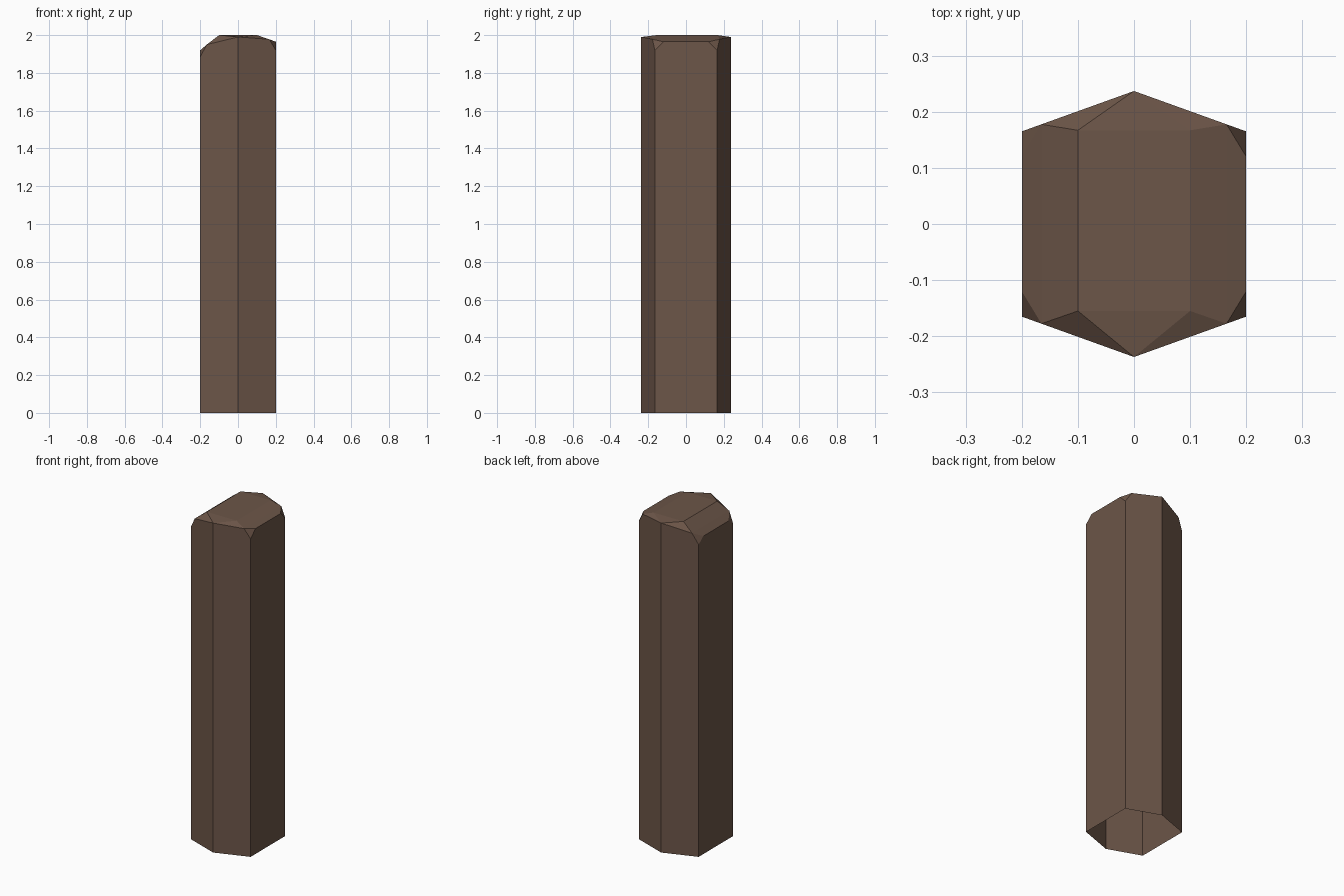
import bpy, bmesh

if "Cube" in bpy.data.objects:
    bpy.data.objects.remove(bpy.data.objects["Cube"])

# One flat brown
wood = bpy.data.materials.new("brown wood")
wood.diffuse_color = (0.15, 0.092, 0.065, 1)
wood.use_nodes = True
wood.node_tree.nodes["Principled BSDF"].inputs["Base Color"].default_value = wood.diffuse_color

bm = bmesh.new()


def wall_y(x):
    """Half depth of the hexagonal section at a given x."""
    return 0.237 - 0.36 * abs(x)


# Front and back ridge, then chamfered ends of the left and right sides
points = []
for s in (-1, 1):
    flat_y = 0.155 if s < 0 else 0.167
    points += [(0, s * wall_y(0), 0), (0, s * wall_y(0), 1.99)]
    for side, edge_z, mid_z, corner_z in ((-1, 1.92, 1.95, 1.885), (1, 1.965, 1.978, 1.92)):
        points += [
            (side * 0.2, s * wall_y(0.2), 0),
            (side * 0.2, s * wall_y(0.2), corner_z),
            (side * 0.2, s * 0.12, edge_z),
            (side * 0.165, s * wall_y(0.165), mid_z),
            (side * 0.1, s * flat_y, 2.0),
        ]

# Convex post with an open underside
verts = [bm.verts.new(p) for p in points]
bmesh.ops.convex_hull(bm, input=verts)
bmesh.ops.recalc_face_normals(bm, faces=bm.faces)
bottom = [f for f in bm.faces if all(v.co.z < 0.001 for v in f.verts)]
bmesh.ops.delete(bm, geom=bottom, context='FACES')
bmesh.ops.dissolve_limit(bm, angle_limit=0.01, verts=bm.verts, edges=bm.edges)

mesh = bpy.data.meshes.new("wooden_post")
bm.to_mesh(mesh)
bm.free()
mesh.materials.append(wood)
post = bpy.data.objects.new("wooden_post", mesh)
bpy.context.collection.objects.link(post)
